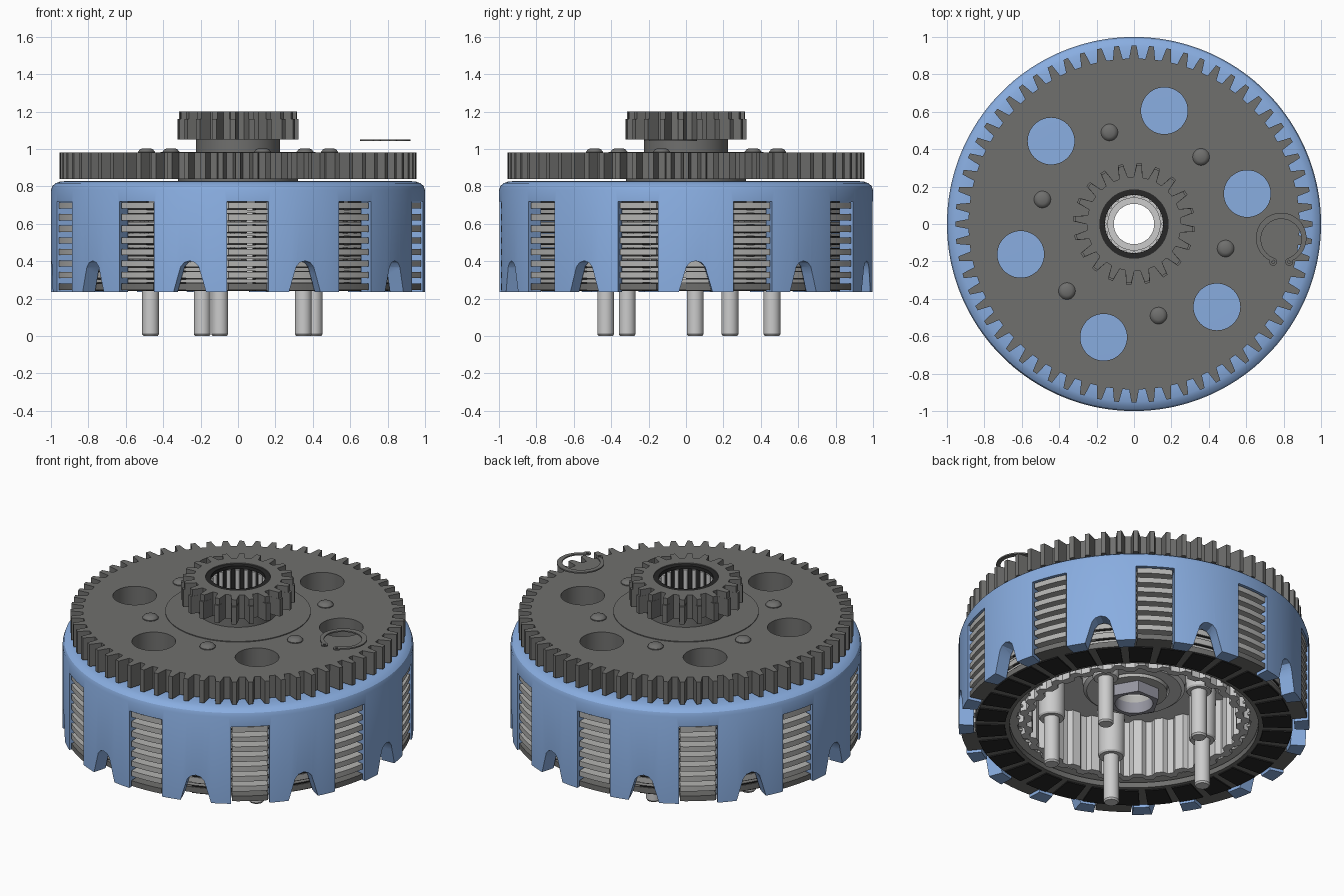
import bpy, bmesh
from math import sin, cos, pi, radians

if "Cube" in bpy.data.objects:
    bpy.data.objects.remove(bpy.data.objects["Cube"])

def material(name, rgb):
    m = bpy.data.materials.new(name)
    m.diffuse_color = (*rgb, 1)
    m.use_nodes = True
    m.node_tree.nodes["Principled BSDF"].inputs["Base Color"].default_value = m.diffuse_color
    return m

BLUE = material("blue_alloy", (0.25, 0.42, 0.75))
DARK = material("dark_steel", (0.16, 0.16, 0.155))
BLACK = material("black_lining", (0.02, 0.02, 0.02))
LIGHT = material("light_alloy", (0.66, 0.64, 0.64))
STEEL = material("plate_steel", (0.45, 0.45, 0.44))
NUT = material("nut_steel", (0.3, 0.3, 0.35))

def finish(name, mesh, mat, loc=(0, 0, 0)):
    ob = bpy.data.objects.new(name, mesh)
    bpy.context.collection.objects.link(ob)
    ob.location = loc
    mesh.materials.clear()
    mesh.materials.append(mat)
    return ob

def lathe(name, profile, mat, loc=(0, 0, 0), seg=128):
    """Revolve a closed (radius, z) profile about z."""
    bm = bmesh.new()
    rings = []
    for r, z in profile:
        if r == 0:
            rings.append([bm.verts.new((0, 0, z))] * seg)
        else:
            rings.append([bm.verts.new((r * cos(2 * pi * i / seg), r * sin(2 * pi * i / seg), z))
                          for i in range(seg)])
    for a, b in zip(rings, rings[1:] + rings[:1]):
        for i in range(seg):
            j = (i + 1) % seg
            q = list(dict.fromkeys((a[i], a[j], b[j], b[i])))
            if len(q) > 2:
                bm.faces.new(q)
    bmesh.ops.recalc_face_normals(bm, faces=bm.faces)
    me = bpy.data.meshes.new(name)
    bm.to_mesh(me)
    bm.free()
    return finish(name, me, mat, loc)

def plate(name, loops, z0, z1, mat):
    """Extrude 2D outlines (inner loops become holes) from z0 to z1."""
    cu = bpy.data.curves.new(name, 'CURVE')
    cu.dimensions, cu.fill_mode, cu.extrude = '2D', 'BOTH', (z1 - z0) / 2
    for pts in loops:
        s = cu.splines.new('POLY')
        s.points.add(len(pts) - 1)
        for p, (x, y) in zip(s.points, pts):
            p.co = (x, y, 0, 1)
        s.use_cyclic_u = True
    tmp = bpy.data.objects.new("tmp", cu)
    bpy.context.collection.objects.link(tmp)
    dg = bpy.context.evaluated_depsgraph_get()
    me = bpy.data.meshes.new_from_object(tmp.evaluated_get(dg))
    bpy.data.objects.remove(tmp)
    bm = bmesh.new()
    bm.from_mesh(me)
    bmesh.ops.remove_doubles(bm, verts=bm.verts, dist=1e-5)
    bmesh.ops.recalc_face_normals(bm, faces=bm.faces)
    bm.to_mesh(me)
    bm.free()
    return finish(name, me, mat, (0, 0, (z0 + z1) / 2))

def polar(r, deg, c=(0, 0)):
    return (c[0] + r * cos(radians(deg)), c[1] + r * sin(radians(deg)))

def arc(r, a0, a1, n, c=(0, 0)):
    return [polar(r, a0 + (a1 - a0) * i / n, c) for i in range(n + 1)]

def circle(r, n=96, c=(0, 0)):
    return [polar(r, 360 * i / n, c) for i in range(n)]

def teeth(n, root, tip, phase=90, wr=0.30, wt=0.14):
    p = 360 / n
    return [polar(r, phase + p * (i + f)) for i in range(n)
            for r, f in ((root, -wr), (tip, -wt), (tip, wt), (root, wr))]

# Basket: turned shell with ten plate windows and ten arched notches
basket = lathe("basket", [(0.25, 0.83), (0.9, 0.83), (0.95, 0.826), (0.975, 0.817), (0.992, 0.803),
                          (1, 0.78), (1, 0.235), (0.915, 0.235), (0.915, 0.76), (0.25, 0.76)], BLUE, seg=180)
window = [(-0.11, 0.1), (0.11, 0.1), (0.11, 0.72), (-0.11, 0.72)]
arch = [(-0.09, 0.1), (0.09, 0.1), (0.09, 0.235), (0.062, 0.33), (0.05, 0.37), (0.03, 0.393),
        (0, 0.402), (-0.03, 0.393), (-0.05, 0.37), (-0.062, 0.33), (-0.09, 0.235)]
bm = bmesh.new()
for k in range(20):
    a = radians(-87 + 18 * k)
    prof = arch if k % 2 else window
    ends = [[bm.verts.new((r * cos(a) - t * sin(a), r * sin(a) + t * cos(a), z)) for t, z in prof]
            for r in (0.85, 1.1)]
    bm.faces.new(ends[0])
    bm.faces.new(ends[1])
    for i in range(len(prof)):
        j = (i + 1) % len(prof)
        bm.faces.new((ends[0][i], ends[0][j], ends[1][j], ends[1][i]))
bmesh.ops.recalc_face_normals(bm, faces=bm.faces)
cm = bpy.data.meshes.new("cutter")
bm.to_mesh(cm)
bm.free()
cutter = finish("cutter", cm, BLUE)
mod = basket.modifiers.new("cut", 'BOOLEAN')
mod.operation, mod.solver, mod.object = 'DIFFERENCE', 'EXACT', cutter
bpy.context.view_layer.update()
cut_mesh = bpy.data.meshes.new_from_object(basket.evaluated_get(bpy.context.evaluated_depsgraph_get()))
basket.modifiers.clear()
basket.data = cut_mesh
bpy.data.objects.remove(cutter)

# Primary gear with lightening holes, raised centre and rivets
holes = [circle(0.125, 48, polar(0.627, 15 + 60 * k)) for k in range(6)]
plate("primary_gear", [teeth(64, 0.885, 0.955), circle(0.185)] + holes, 0.84, 0.98, DARK)
lathe("gear_centre", [(0.185, 0.97), (0.415, 0.97), (0.415, 0.985), (0.225, 0.985), (0.225, 1.06), (0.185, 1.06)], DARK)
lathe("gear_spacer", [(0.185, 0.7), (0.32, 0.7), (0.32, 0.85), (0.185, 0.85)], DARK)
for k in range(6):
    lathe("rivet", [(0, 0.97), (0.045, 0.97), (0.045, 0.985), (0.037, 0.996), (0.025, 1.002), (0, 1.004)],
          DARK, (*polar(0.507, 45 + 60 * k), 0), 32)

# Small drive gear
plate("small_gear", [teeth(20, 0.252, 0.325, 85), circle(0.185)], 1.05, 1.16, DARK)
plate("small_gear_top", [teeth(20, 0.252, 0.315, 85), circle(0.185)], 1.16, 1.2, DARK)

# Needle bearing
lathe("bearing_cage", [(0.168, 0.7), (0.187, 0.7), (0.187, 1.195), (0.155, 1.195), (0.155, 1.175), (0.168, 1.175)], BLACK, seg=64)
for k in range(20):
    lathe("needle", [(0, 0.72), (0.013, 0.72), (0.013, 1.172), (0, 1.172)], LIGHT, (*polar(0.16, 18 * k), 0), 12)

# Clutch plates: tabbed friction discs, linings and steels
for i in range(8):
    z = 0.247 + 0.062 * i
    outline = []
    for k in range(10):
        c = -87 + 36 * k
        outline += arc(0.99, c - 5.9, c + 5.9, 6) + arc(0.905, c + 6.4, c + 29.6, 10)
    plate("friction_disc", [outline, circle(0.71)], z, z + 0.033, STEEL if i else DARK)
    pads = [arc(0.9, 12 * k, 12 * k + 9, 3) + arc(0.735, 12 * k + 9, 12 * k, 3) for k in range(30)]
    plate("friction_lining", pads, z - 0.007, z + 0.039, BLACK)
    if i < 7:
        plate("steel_disc", [circle(0.895), teeth(30, 0.668, 0.64)], z + 0.04, z + 0.054, STEEL)

# Inner hub: corrugated wall, floor and centre boss
plate("hub_wall", [teeth(30, 0.63, 0.66), teeth(30, 0.585, 0.612)], 0.265, 0.72, LIGHT)
lathe("hub_floor", [(0.108, 0.69), (0.64, 0.69), (0.64, 0.62), (0.32, 0.62), (0.3, 0.6), (0.29, 0.49),
                    (0.27, 0.475), (0.2, 0.475), (0.19, 0.5), (0.108, 0.5)], LIGHT)
lathe("hub_rim", [(0.6, 0.7), (0.88, 0.7), (0.88, 0.755), (0.6, 0.755)], LIGHT)
lathe("inner_sleeve", [(0.108, 0.68), (0.142, 0.68), (0.142, 0.95), (0.108, 0.95)], LIGHT)

# Centre nut and washer
lathe("washer", [(0.108, 0.46), (0.19, 0.46), (0.19, 0.505), (0.108, 0.505)], STEEL, seg=64)
plate("centre_nut", [circle(0.148, 6), circle(0.108, 48)], 0.39, 0.46, NUT)

# Spring posts with pins
for k in range(5):
    p = (*polar(0.47, 30 + 72 * k), 0)
    lathe("spring_post", [(0, 0.3), (0.068, 0.3), (0.075, 0.31), (0.078, 0.63), (0, 0.63)], LIGHT, p, 32)
    lathe("pin", [(0, 0), (0.038, 0), (0.045, 0.01), (0.045, 0.32), (0, 0.32)], LIGHT, p, 32)

# Snap ring floating above the gear
C = (0.787, -0.075)
inner = [polar(0.108, a, (C[0], C[1] - 0.006)) for a in range(-70, 251, 5)]
plate("snap_ring", [arc(0.135, 250, -70, 64, C) + inner], 1.042, 1.05, DARK)
for x in (0.744, 0.83):
    plate("snap_ring_ear", [circle(0.021, 24, (x, -0.202)), circle(0.009, 16, (x, -0.202))], 1.042, 1.05, DARK)

# Smooth shading with crisp edges
bpy.ops.object.select_all(action='SELECT')
bpy.context.view_layer.objects.active = basket
bpy.ops.object.shade_smooth_by_angle(angle=radians(30))
